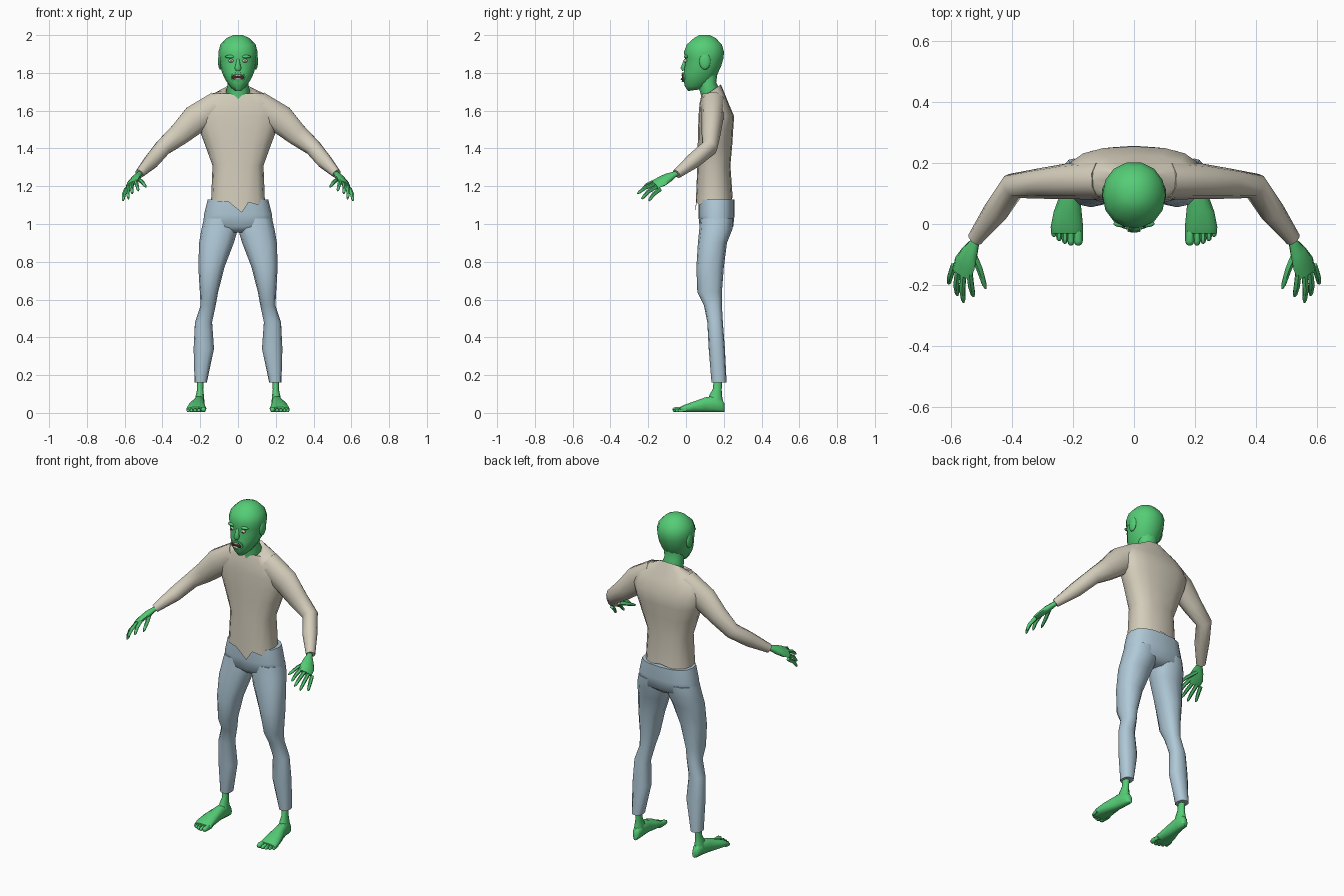
import bpy, bmesh, math
from mathutils import Vector as V, Matrix


def material(name, rgb):
    m = bpy.data.materials.new(name)
    m.diffuse_color = (*rgb, 1)
    return m


SKIN = material("green skin", (0.09, 0.61, 0.18))
SHIRT = material("beige cloth", (0.66, 0.61, 0.50))
DENIM = material("pale blue cloth", (0.43, 0.58, 0.68))
BONE = material("pale eye and tooth", (0.68, 0.58, 0.52))
DARK = material("dark mouth", (0.07, 0.025, 0.02))


def finish(bm, name, mat, mirror=False, angle=60):
    bmesh.ops.recalc_face_normals(bm, faces=bm.faces)
    me = bpy.data.meshes.new(name)
    bm.to_mesh(me)
    bm.free()
    me.materials.append(mat)
    me.shade_smooth()
    me.set_sharp_from_angle(angle=math.radians(angle))
    ob = bpy.data.objects.new(name, me)
    bpy.context.collection.objects.link(ob)
    if mirror:
        ob.modifiers.new("mirror", "MIRROR").use_mirror_merge = False
    return ob


def add_loft(bm, rings, n, e=0.85, caps=(True, True)):
    """Skin a list of (centre, u, v) rounded rings."""
    def p(t):
        return math.copysign(abs(t) ** e, t) if abs(t) > 1e-6 else 0
    loops = []
    for c, u, v in rings:
        loops.append([bm.verts.new(V(c) + V(u) * p(math.cos(a)) + V(v) * p(math.sin(a)))
                      for a in (2 * math.pi * k / n for k in range(n))])
    for a, b in zip(loops, loops[1:]):
        for k in range(n):
            bm.faces.new((a[k], a[(k + 1) % n], b[(k + 1) % n], b[k]))
    if caps[0]:
        bm.faces.new(loops[0])
    if caps[1]:
        bm.faces.new(loops[-1])


def level(z, x0, x1, y0, y1, tilt=0):
    """Horizontal ring from its extents; tilt raises the back."""
    return (((x0 + x1) / 2, (y0 + y1) / 2, z), ((x1 - x0) / 2, 0, 0), (0, (y1 - y0) / 2, tilt))


def add_tube(bm, pts, radii, ref, n=8, e=0.95):
    """Tube along pts; radii are (along ref, across ref)."""
    pts = [V(p) for p in pts]
    rings = []
    for i, p in enumerate(pts):
        t = V((0, 0, 0))
        if i:
            t += (p - pts[i - 1]).normalized()
        if i < len(pts) - 1:
            t += (pts[i + 1] - p).normalized()
        t.normalize()
        u = (V(ref) - t * V(ref).dot(t)).normalized()
        rings.append((p, u * radii[i][0], t.cross(u) * radii[i][1]))
    add_loft(bm, rings, n, e)


def blob(name, mat, loc, size, mirror=False, seg=12):
    bm = bmesh.new()
    bmesh.ops.create_uvsphere(bm, u_segments=seg, v_segments=8, radius=1,
                              matrix=Matrix.Translation(loc) @ Matrix.Diagonal((*size, 1)))
    return finish(bm, name, mat, mirror)


# shirt body with torn hem
bm = bmesh.new()
add_loft(bm, [level(1.13, -.142, .142, .05, .247), level(1.31, -.135, .135, .06, .235),
              level(1.42, -.175, .175, .062, .245), level(1.50, -.205, .205, .064, .25),
              level(1.57, -.22, .22, .066, .255), level(1.64, -.205, .205, .072, .225),
              level(1.69, -.14, .14, .085, .205), level(1.708, -.075, .075, .095, .185, .03)],
         16, 0.8, (False, True))
shirt = finish(bm, "shirt_body", SHIRT)
for k, dx, dz in ((11, .015, -.012), (12, .02, -.07), (13, -.01, -.015), (14, 0, -.03),
                  (10, 0, -.01), (2, 0, -.02), (4, 0, .012), (6, 0, -.02)):
    shirt.data.vertices[k].co += V((dx, 0, dz))

# sleeves
bm = bmesh.new()
add_tube(bm, [(.10, .145, 1.635), (.225, .14, 1.555), (.31, .133, 1.475), (.397, .125, 1.405),
              (.455, .04, 1.335), (.523, -.05, 1.265)],
         [(.065, .075), (.058, .08), (.05, .062), (.043, .046), (.04, .042), (.026, .024)],
         (0, 1, 0), 10)
finish(bm, "sleeves", SHIRT, True)

# trousers: hips and legs
bm = bmesh.new()
add_loft(bm, [level(.955, -.08, .08, .10, .21), level(.985, -.185, .185, .072, .25),
              level(1.05, -.18, .18, .065, .257), level(1.13, -.16, .16, .066, .257)], 16, 0.8)
finish(bm, "trouser_hips", DENIM)
bm = bmesh.new()
add_loft(bm, [level(.16, .165, .23, .135, .215), level(.34, .127, .235, .12, .206),
              level(.48, .137, .228, .113, .195), level(.57, .118, .198, .095, .19),
              level(.64, .105, .202, .06, .19), level(.77, .072, .21, .055, .20),
              level(.90, .022, .206, .063, .217), level(.97, .001, .194, .07, .245),
              level(1.03, .001, .18, .075, .25)], 12, 0.85)
finish(bm, "trouser_legs", DENIM, True)

# feet with ankles and toes
bm = bmesh.new()
add_loft(bm, [((x0 + (x1 - x0) / 2, y, h / 2 + .003), ((x1 - x0) / 2, 0, 0), (0, 0, h / 2))
              for y, x0, x1, h in ((.205, .185, .212, .045), (.19, .178, .224, .07),
                                   (.15, .177, .23, .09), (.10, .178, .242, .08),
                                   (.04, .172, .264, .058), (-.01, .167, .274, .04),
                                   (-.032, .17, .27, .028))], 10, 0.8)
add_tube(bm, [(.203, .155, .05), (.202, .158, .09), (.2, .166, .125), (.2, .17, .19)],
         [(.026, .045), (.022, .034), (.016, .023), (.018, .024)], (1, 0, 0))
for x, y, r in ((.183, -.07, .015), (.207, -.07, .011), (.227, -.064, .0105),
                (.246, -.055, .01), (.263, -.042, .0095)):
    add_tube(bm, [(x, 0, .017), (x, y + .015, r + .003), (x, y + .004, r + .001), (x, y, r)],
             [(r, r), (r, r), (r * .8, r * .8), (r * .4, r * .4)], (1, 0, 0), 6)
finish(bm, "feet", SKIN, True)

# hands: palm, then fingers
ACROSS = (.8, .25, -.55)
bm = bmesh.new()
add_tube(bm, [(.508, -.03, 1.275), (.523, -.06, 1.263), (.54, -.095, 1.245),
              (.556, -.13, 1.225), (.567, -.165, 1.208)],
         [(.017, .014), (.017, .014), (.032, .019), (.042, .017), (.038, .012)], ACROSS, 8)
for base, knuckle, tip in (
        ((.592, -.135, 1.185), (.604, -.172, 1.158), (.609, -.197, 1.122)),
        ((.578, -.15, 1.20), (.584, -.20, 1.172), (.580, -.235, 1.132)),
        ((.560, -.155, 1.215), (.564, -.215, 1.193), (.560, -.258, 1.16)),
        ((.541, -.155, 1.23), (.535, -.205, 1.208), (.527, -.238, 1.175)),
        ((.532, -.09, 1.24), (.507, -.15, 1.222), (.487, -.213, 1.195))):
    add_tube(bm, [base, knuckle, V(knuckle).lerp(V(tip), .75), tip],
             [(.011, .011), (.0105, .0105), (.008, .008), (.003, .003)], ACROSS, 6)
finish(bm, "hands", SKIN, True)

# neck
bm = bmesh.new()
add_loft(bm, [level(1.665, -.05, .05, .075, .17, .02), level(1.70, -.064, .064, .08, .175, .02),
              level(1.74, -.055, .055, .065, .16, .01), level(1.82, -.065, .065, .05, .17)], 12, 0.95)
finish(bm, "neck", SKIN)

# head
bm = bmesh.new()
add_loft(bm, [level(1.708, -.022, .022, .01, .07, .004), level(1.73, -.045, .045, -.008, .12),
              level(1.765, -.068, .068, -.016, .15), level(1.80, -.084, .084, -.014, .172),
              level(1.84, -.095, .095, -.008, .19), level(1.875, -.10, .10, -.008, .2),
              level(1.91, -.104, .104, -.014, .204), level(1.95, -.093, .093, .002, .192),
              level(1.985, -.058, .058, .042, .158), level(2.0, -.025, .025, .07, .125)], 14, 0.95)
finish(bm, "head", SKIN)

# nose, brows, ears, lips
bm = bmesh.new()
add_tube(bm, [(0, .005, 1.88), (0, -.006, 1.85), (0, -.015, 1.825), (0, -.012, 1.812)],
         [(.008, .008), (.011, .012), (.018, .014), (.012, .008)], (1, 0, 0))
finish(bm, "nose", SKIN)
blob("brows", SKIN, (.04, .001, 1.886), (.028, .012, .009), True)
blob("ears", SKIN, (.094, .10, 1.862), (.012, .03, .045), True)
bm = bmesh.new()
lip = [(V((.034 * math.cos(a), -.017 + .008 * abs(math.cos(a)), 1.777 + .021 * math.sin(a))))
       for a in (2 * math.pi * k / 12 for k in range(13))]
add_tube(bm, lip, [(.006, .006)] * 13, (0, 1, 0), 6)
finish(bm, "lips", SKIN)

# eyes and mouth
blob("eyes", BONE, (.037, -.003, 1.864), (.014, .009, .009), True)
blob("pupils", DARK, (.037, -.0105, 1.864), (.004, .003, .004), True, 8)
blob("mouth", DARK, (0, -.012, 1.777), (.034, .009, .02))
blob("upper_teeth", BONE, (0, -.02, 1.787), (.022, .004, .005))
blob("lower_teeth", BONE, (0, -.023, 1.767), (.022, .005, .006))
